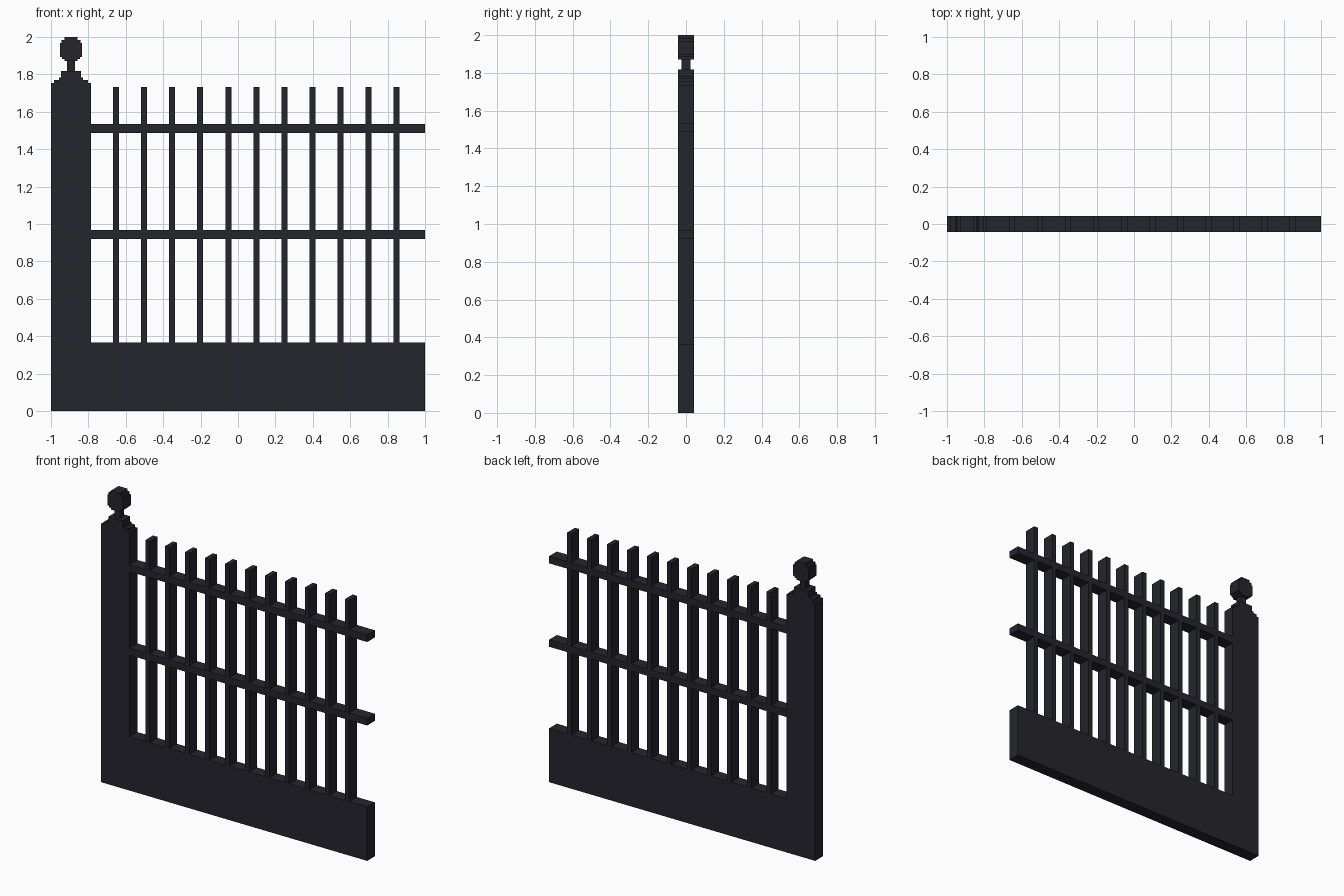
import bpy, bmesh

if "Cube" in bpy.data.objects:
    bpy.data.objects.remove(bpy.data.objects["Cube"])

mat = bpy.data.materials.new("dark_iron")
mat.diffuse_color = (0.018, 0.018, 0.026, 1)
mat.use_nodes = True
mat.node_tree.nodes["Principled BSDF"].inputs["Base Color"].default_value = mat.diffuse_color
D = 0.0415  # half thickness of the whole panel


def build(name, boxes):
    """One object from boxes given as (x0, x1, z0, z1)."""
    bm = bmesh.new()
    for x0, x1, z0, z1 in boxes:
        geo = bmesh.ops.create_cube(bm, size=1)["verts"]
        for v in geo:
            v.co = (x1 if v.co.x > 0 else x0, D if v.co.y > 0 else -D,
                    z1 if v.co.z > 0 else z0)
    return finish(name, bm)


def extrude_profile(name, pts, depth):
    """Outline in x/z extruded through the thickness."""
    bm = bmesh.new()
    face = bm.faces.new([bm.verts.new((x, -depth, z)) for x, z in pts])
    ext = bmesh.ops.extrude_face_region(bm, geom=[face])["geom"]
    for v in ext:
        if isinstance(v, bmesh.types.BMVert):
            v.co.y = depth
    return finish(name, bm)


def finish(name, bm):
    bmesh.ops.recalc_face_normals(bm, faces=bm.faces)
    me = bpy.data.meshes.new(name)
    bm.to_mesh(me)
    bm.free()
    me.materials.append(mat)
    ob = bpy.data.objects.new(name, me)
    bpy.context.collection.objects.link(ob)
    return ob


def stepped(cx, z0, steps):
    """Mirrored stair outline from (half width, top height) steps."""
    right, z = [], z0
    for hw, top in steps:
        right += [(cx + hw, z), (cx + hw, top)]
        z = top
    return right + [(2 * cx - x, z) for x, z in reversed(right)]


# post with stepped cap, neck and round finial
PX, INNER = -0.893, -0.786
extrude_profile("post", stepped(PX, 0, [
    (0.107, 1.755), (0.09, 1.771), (0.064, 1.782), (0.053, 1.818)]), D)
extrude_profile("finial_neck", stepped(PX, 1.818, [(0.021, 1.872)]), 0.023)
extrude_profile("finial_ball", stepped(PX, 1.872, [
    (0.034, 1.883), (0.047, 1.894), (0.058, 1.968),
    (0.05, 1.985), (0.034, 2.0)]), D)

# base wall and the two rails
BASE = 0.366
RAILS = [(0.92, 0.968), (1.487, 1.535)]
build("base_wall", [(INNER, 1, 0, BASE)])
build("rails", [(INNER, 1, a, b) for a, b in RAILS])

# pickets, split where the flush rails cross them
spans = [(BASE, RAILS[0][0]), (RAILS[0][1], RAILS[1][0]), (RAILS[1][1], 1.733)]
for i in range(11):
    cx = -0.652 + i * 0.15
    build(f"picket_{i + 1}", [(cx - 0.016, cx + 0.016, a, b) for a, b in spans])
